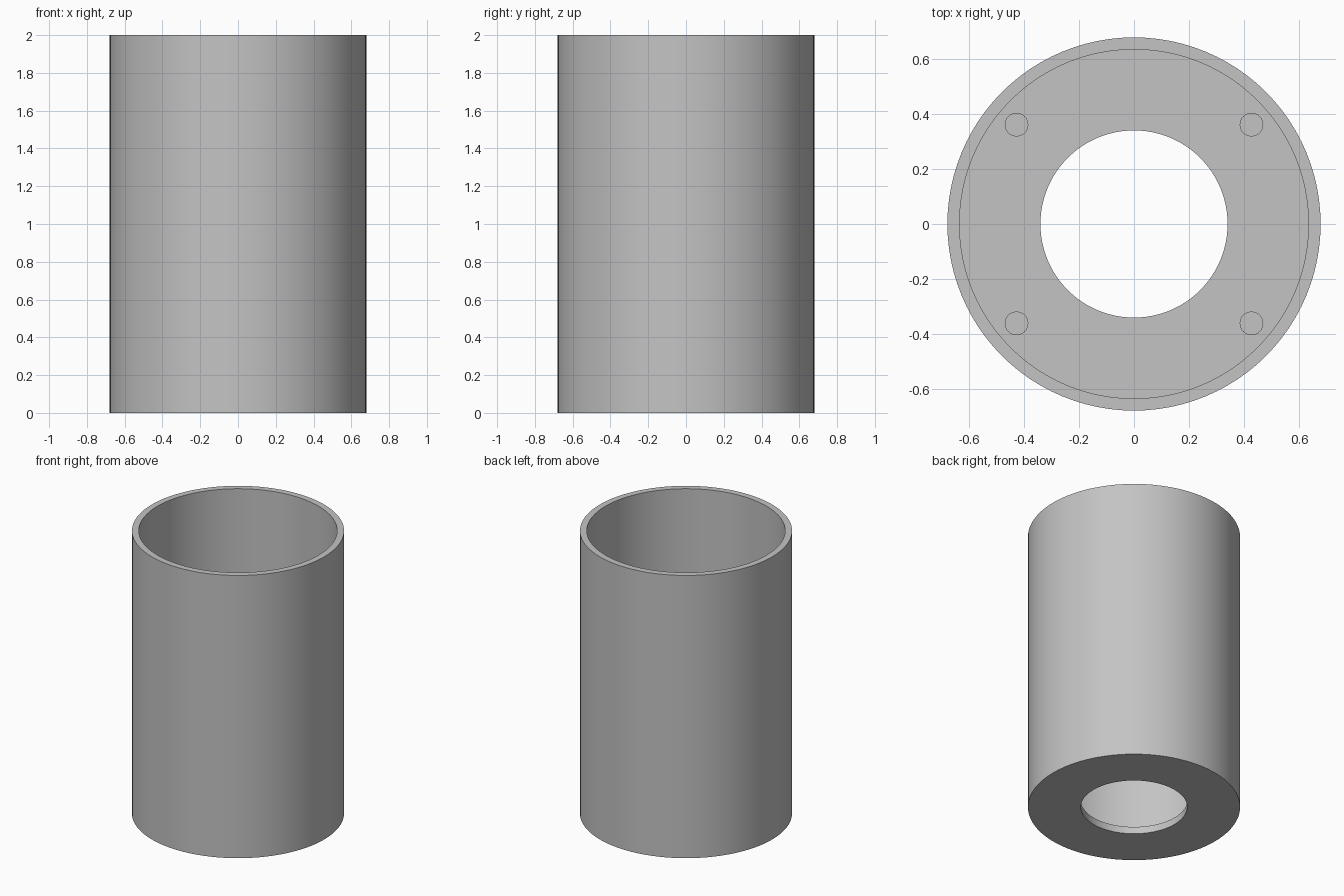
import bpy
import bmesh
from math import radians, tau
from mathutils import Vector

old = bpy.data.objects.get("Cube")
if old:
    bpy.data.objects.remove(old, do_unlink=True)

HEIGHT, OUTER, INNER, HOLE = 2.0, 0.68, 0.636, 0.341
FLOOR = 0.05
PEG_X, PEG_Y, PEG_RADIUS, PEG_RISE = 0.428, 0.362, 0.043, 0.05

grey = bpy.data.materials.new("light grey")
grey.use_nodes = True
colour = (0.55, 0.55, 0.55, 1)
grey.diffuse_color = colour
grey.node_tree.nodes["Principled BSDF"].inputs["Base Color"].default_value = colour


def lathe(name, profile, steps, closed, location=(0, 0, 0)):
    """Revolve an (r, z) profile around the z axis."""
    bm = bmesh.new()
    verts = [bm.verts.new((r, 0, z)) for r, z in profile]
    pairs = list(zip(verts, verts[1:]))
    if closed:
        pairs.append((verts[-1], verts[0]))
    edges = [bm.edges.new(p) for p in pairs]
    bmesh.ops.spin(bm, geom=verts + edges, cent=Vector(), axis=(0, 0, 1),
                   angle=tau, steps=steps, use_duplicate=False)
    bmesh.ops.remove_doubles(bm, verts=bm.verts, dist=0.0001)
    bmesh.ops.recalc_face_normals(bm, faces=bm.faces)
    mesh = bpy.data.meshes.new(name)
    bm.to_mesh(mesh)
    bm.free()
    mesh.materials.append(grey)
    obj = bpy.data.objects.new(name, mesh)
    obj.location = location
    bpy.context.collection.objects.link(obj)
    bpy.ops.object.select_all(action="DESELECT")
    obj.select_set(True)
    bpy.context.view_layer.objects.active = obj
    bpy.ops.object.shade_smooth_by_angle(angle=radians(30))
    return obj


# Open tube with a ring-shaped floor
lathe("tube_body",
      [(HOLE, 0), (OUTER, 0), (OUTER, HEIGHT), (INNER, HEIGHT),
       (INNER, FLOOR), (HOLE, FLOOR)], 96, True)

# Four short locating pegs on the floor
for side, sx in (("left", 1), ("right", -1)):
    for end, sy in (("front", -1), ("back", 1)):
        lathe(f"{end}_{side}_peg",
              [(0, -FLOOR / 2), (PEG_RADIUS, -FLOOR / 2),
               (PEG_RADIUS, PEG_RISE), (0, PEG_RISE)], 32, False,
              (sx * PEG_X, sy * PEG_Y, FLOOR))
